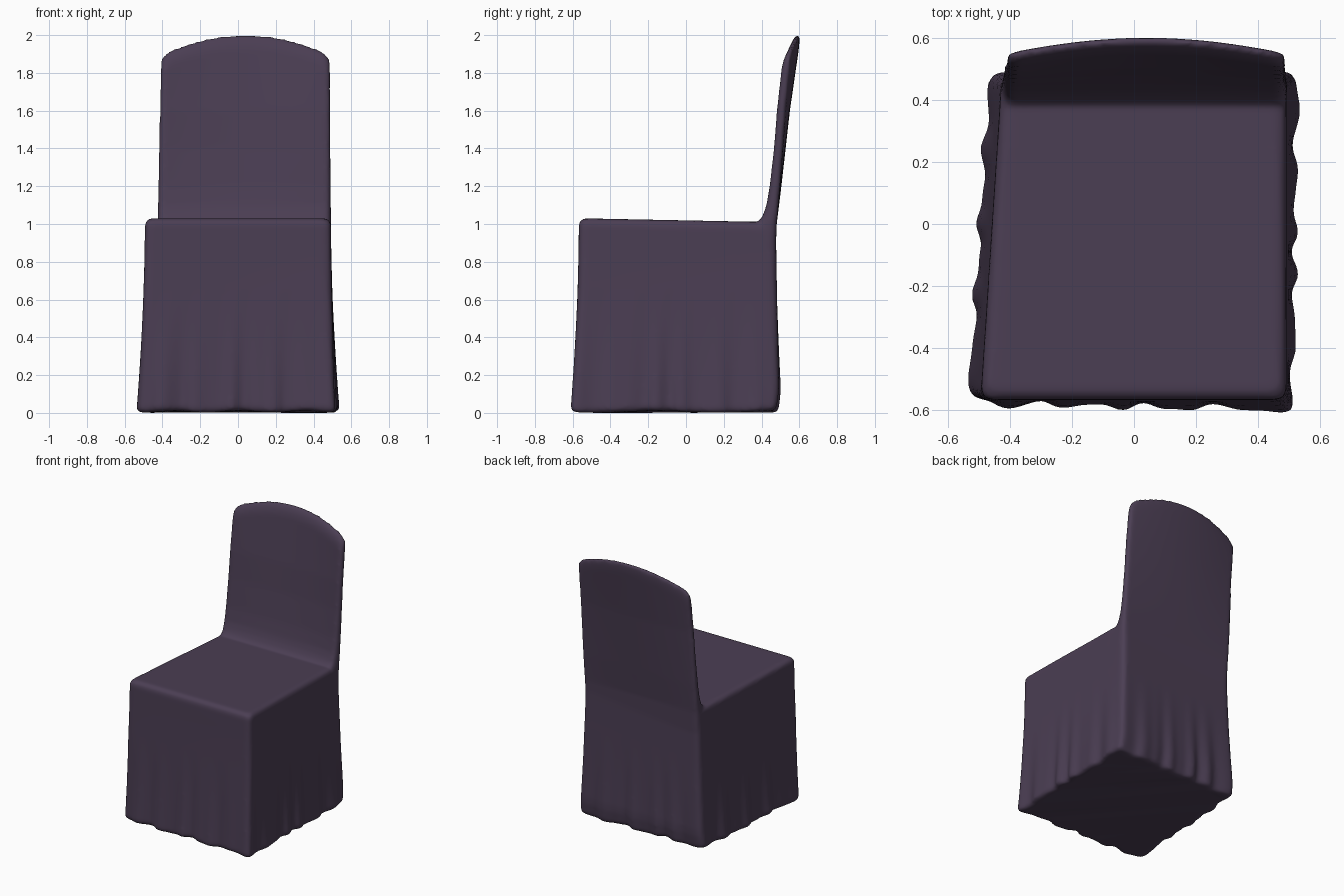
import bpy, bmesh, math

cube = bpy.data.objects.get("Cube")
if cube:
    bpy.data.objects.remove(cube)

# Dark plum fabric
fabric = bpy.data.materials.new("plum_fabric")
fabric.use_nodes = True
colour = (0.07, 0.048, 0.087, 1)
fabric.diffuse_color = colour
bsdf = fabric.node_tree.nodes["Principled BSDF"]
bsdf.inputs["Base Color"].default_value = colour
bsdf.inputs["Roughness"].default_value = 0.8


def curve(points, z):
    """Piecewise linear lookup."""
    for (a, p), (b, q) in zip(points, points[1:]):
        if z <= b:
            return p + (q - p) * max(0, (z - a) / (b - a))
    return points[-1][1]


def mix(a, b, t):
    return a + (b - a) * t


def loft(bm, rings, cap_top):
    loops = [[bm.verts.new(p) for p in ring] for ring in rings]
    n = len(loops[0])
    for low, high in zip(loops, loops[1:]):
        for i in range(n):
            j = (i + 1) % n
            bm.faces.new((low[i], low[j], high[j], high[i]))
    bm.faces.new(loops[0][::-1])
    if cap_top:
        bm.faces.new(loops[-1])


# Corners run front left, front right, back right, back left as seen from the front
TOP = [(-0.495, -0.567), (0.492, -0.567), (0.492, 0.477), (-0.427, 0.473)]
HEM = [(-0.535, -0.58), (0.515, -0.602), (0.528, 0.5), (-0.47, 0.49)]
SIDE = 60


def skirt_point(u, v, z, inset):
    """Map a unit square point to the flared skirt, with folds towards the hem."""
    flare = max(0, 1 - z) ** 1.5
    c = [(mix(a[0], b[0], flare), mix(a[1], b[1], flare)) for a, b in zip(TOP, HEM)]
    s, t = (u + 1) / 2, (v + 1) / 2
    x = mix(mix(c[0][0], c[1][0], s), mix(c[3][0], c[2][0], s), t)
    y = mix(mix(c[0][1], c[1][1], s), mix(c[3][1], c[2][1], s), t)
    angle = math.atan2(v, u)
    wave = math.sin(19 * angle + 1.5 * math.sin(3 * angle)) + 0.5 * math.sin(31 * angle + 1)
    depth = 0.009 * max(0, 1 - z / 0.65) ** 1.3
    scale = 1 - 2 * inset + 2 * depth * wave
    return x * scale, y * scale


def skirt_ring(z, inset):
    ring = []
    radius = 0.07
    core = 1 - radius
    for k in range(4):
        for i in range(SIDE):
            a = -1 + 2 * i / SIDE
            u, v = [(a, -1), (1, a), (-a, 1), (-1, -a)][k]
            cu, cv = max(-core, min(core, u)), max(-core, min(core, v))
            d = math.hypot(u - cu, v - cv)
            u, v = cu + (u - cu) / d * radius, cv + (v - cv) / d * radius
            x, y = skirt_point(u, v, z, inset)
            if z > 0.9:       # seat slopes gently backwards
                height = z + 0.01 - 0.02 * y
            else:             # uneven hem, turned under at the back
                hem = max(0, 1 - z / 0.12)
                height = z + hem * (0.006 + 0.006 * math.sin(9 * u + 5 * v))
                y -= 0.02 * hem * max(0, v) ** 6
            ring.append((x, y, height))
    return ring


bm = bmesh.new()

# Skirt and seat
levels = [(0, 0.02), (0.008, 0.005), (0.025, 0)]
levels += [(0.05 + 0.05 * i, 0) for i in range(19)]
for step in range(5):
    a = math.pi / 2 * step / 4
    levels.append((0.975 + 0.034 * math.sin(a), 0.034 * (1 - math.cos(a))))
loft(bm, [skirt_ring(*level) for level in levels], True)

# Backrest: leaning, bowed, with an arched top and softened front edge
REAR = [(0.85, 0.475), (1.0, 0.48), (1.2, 0.505), (1.6, 0.55), (2.0, 0.608)]
THICK = [(0.85, 0.16), (1.0, 0.105), (1.04, 0.078), (1.1, 0.063), (1.2, 0.055), (1.4, 0.048), (2.0, 0.048)]
ACROSS, UP = 48, 60


def soften(distance, width):
    k = max(0, 1 - distance / width)
    return math.sqrt(max(0, 1 - k * k))


def back_point(a, t, front):
    u = math.sin(math.pi / 2 * a)
    crest = 1.895 + 0.107 * (1 - u * u) - 0.025 * max(0, abs(u) - 0.92) / 0.08
    z = mix(0.85, crest, t)
    x = mix(mix(-0.428, 0.494, (u + 1) / 2), mix(-0.408, 0.488, (u + 1) / 2), max(0, z - 0.95))
    rear = curve(REAR, z) - 0.04 * max(0, z - 1) * u * u
    thick = curve(THICK, z)
    round_off = soften(1 - abs(u), 0.06) * soften(crest - z, 0.09)
    edge = rear - 0.25 * thick
    return x, (edge - 0.75 * thick * round_off if front else edge + 0.25 * thick * round_off), z


rings = []
for j in range(UP + 1):
    t = math.sin(math.pi / 2 * j / UP)
    span = [-1 + 2 * i / ACROSS for i in range(ACROSS + 1)]
    rings.append([back_point(a, t, True) for a in span]
                 + [back_point(a, t, False) for a in span[-2:0:-1]])
loft(bm, rings, False)

bmesh.ops.remove_doubles(bm, verts=bm.verts, dist=0.00001)
bmesh.ops.recalc_face_normals(bm, faces=bm.faces)
mesh = bpy.data.meshes.new("chair_cover")
bm.to_mesh(mesh)
bm.free()
mesh.materials.append(fabric)
cover = bpy.data.objects.new("chair_cover", mesh)
bpy.context.collection.objects.link(cover)

# Fuse both volumes into one continuous cloth skin
fuse = cover.modifiers.new("fuse", "REMESH")
fuse.mode = "VOXEL"
fuse.voxel_size = 0.013
fuse.use_smooth_shade = True
relax = cover.modifiers.new("relax", "SMOOTH")
relax.factor = 0.5
relax.iterations = 4
